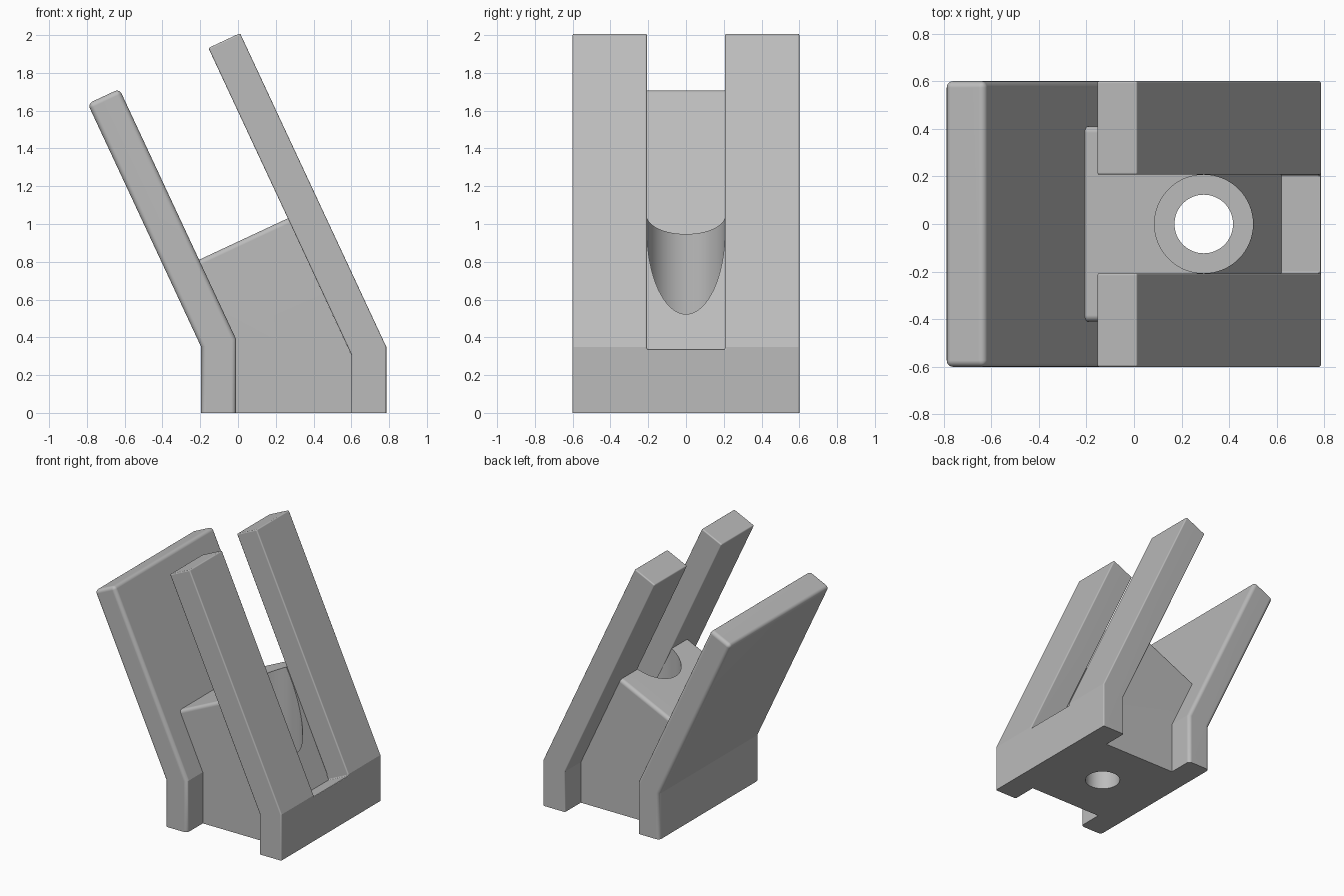
import bpy, bmesh
from math import radians, sin, cos, tan
from mathutils import Vector

cube = bpy.data.objects.get("Cube")
if cube:
    bpy.data.objects.remove(cube, do_unlink=True)

LEAN = radians(25)
S, C = sin(LEAN), cos(LEAN)
THICK = 0.185
HALF_W = 0.6
BEVEL = 0.027

grey = bpy.data.materials.new("plain_grey")
grey.use_nodes = True
grey.diffuse_color = (0.5, 0.5, 0.5, 1)
grey.node_tree.nodes["Principled BSDF"].inputs["Base Color"].default_value = (0.5, 0.5, 0.5, 1)


def prism(name, profile, half):
    """Extrude an x-z profile along y from -half to +half."""
    bm = bmesh.new()
    face = bm.faces.new([bm.verts.new((x, -half, z)) for x, z in profile])
    new = bmesh.ops.extrude_face_region(bm, geom=[face])["geom"]
    verts = [g for g in new if isinstance(g, bmesh.types.BMVert)]
    bmesh.ops.translate(bm, verts=verts, vec=(0, 2 * half, 0))
    bmesh.ops.recalc_face_normals(bm, faces=bm.faces)
    return make_object(name, bm)


def cylinder(name, x, radius, low, high):
    bm = bmesh.new()
    bmesh.ops.create_cone(bm, cap_ends=True, segments=64, radius1=radius,
                          radius2=radius, depth=high - low)
    bmesh.ops.translate(bm, verts=bm.verts, vec=(x, 0, (low + high) / 2))
    return make_object(name, bm)


def make_object(name, bm):
    mesh = bpy.data.meshes.new(name)
    bm.to_mesh(mesh)
    bm.free()
    mesh.materials.append(grey)
    obj = bpy.data.objects.new(name, mesh)
    bpy.context.scene.collection.objects.link(obj)
    return obj


def cut(obj, cutter):
    mod = obj.modifiers.new("cut", 'BOOLEAN')
    mod.operation, mod.solver, mod.object = 'DIFFERENCE', 'EXACT', cutter
    cutter.hide_render = True


def round_edges(obj):
    # The lean bend is shallower than the limit, so it stays crisp
    mod = obj.modifiers.new("round", 'BEVEL')
    mod.width, mod.segments = BEVEL, 5
    mod.limit_method, mod.angle_limit = 'ANGLE', radians(50)


def finish(obj, cutters=(), trim=False):
    """Bake modifiers, trim flat at the ground and set the shading."""
    bpy.context.view_layer.update()
    graph = bpy.context.evaluated_depsgraph_get()
    mesh = bpy.data.meshes.new_from_object(obj.evaluated_get(graph))
    obj.modifiers.clear()
    obj.data = mesh
    for cutter in cutters:
        bpy.data.objects.remove(cutter, do_unlink=True)
    if trim:
        bm = bmesh.new()
        bm.from_mesh(mesh)
        geom = bm.verts[:] + bm.edges[:] + bm.faces[:]
        bmesh.ops.bisect_plane(bm, geom=geom, plane_co=(0, 0, 0),
                               plane_no=(0, 0, 1), clear_inner=True)
        rim = [e for e in bm.edges if e.is_boundary]
        bmesh.ops.holes_fill(bm, edges=rim, sides=0)
        bmesh.ops.recalc_face_normals(bm, faces=bm.faces)
        bm.to_mesh(mesh)
        bm.free()
    bpy.ops.object.select_all(action='DESELECT')
    obj.select_set(True)
    bpy.context.view_layer.objects.active = obj
    bpy.ops.object.shade_smooth_by_angle(angle=radians(21))
    mod = obj.modifiers.new("even_shading", 'WEIGHTED_NORMAL')
    mod.keep_sharp = True


def leaning_profile(x, bend, top):
    """Upright foot that bends into a leaning slab; x and bend are its +x side."""
    tip = Vector((x - (top - bend) * tan(LEAN), top))
    return [(x - THICK, -0.2), (x, -0.2), (x, bend), tip,
            tip - THICK * Vector((C, S)),
            (x - THICK, bend - THICK * tan(LEAN / 2))]


# Back rest: one full-width leaning plate
rest = prism("rear_plate", leaning_profile(-0.01, 0.39, 1.715), HALF_W)
round_edges(rest)
finish(rest, trim=True)

# Forked plate: the same shape, split by a slot into two arms
fork = prism("forked_plate", leaning_profile(0.785, 0.35, 2.01), HALF_W)
low, high = Vector((0.45, 0.185)), Vector((1.0, 0.441))
rise = 2.5 * Vector((-S, C))
slot = prism("slot_cutter", [low, high, high + rise, low + rise], 0.207)
cut(fork, slot)
round_edges(fork)
finish(fork, [slot], trim=True)

# Core block joining the plates, with softened upper side edges
core = prism("core_block", [(-0.06, 0), (0.65, 0), (0.65, 0.2), (0.62, 0.265),
                            (0.264, 1.03), (-0.25, 0.79), (-0.06, 0.382)], 0.41)
bm = bmesh.new()
bm.from_mesh(core.data)
top_edges = [e for e in bm.edges
             if all(v.co.z > 0.7 for v in e.verts)
             and abs(e.verts[0].co.y - e.verts[1].co.y) < 0.01]
bmesh.ops.bevel(bm, geom=top_edges, offset=BEVEL, segments=5,
                profile=0.5, affect='EDGES')
bm.to_mesh(core.data)
bm.free()

# Bolt hole with a wide counterbore above it
bolt = cylinder("bolt_cutter", 0.293, 0.123, -0.5, 1.5)
bore = cylinder("bore_cutter", 0.293, 0.207, 0.3, 2.0)
cut(core, bolt)
cut(core, bore)
finish(core, [bolt, bore])
